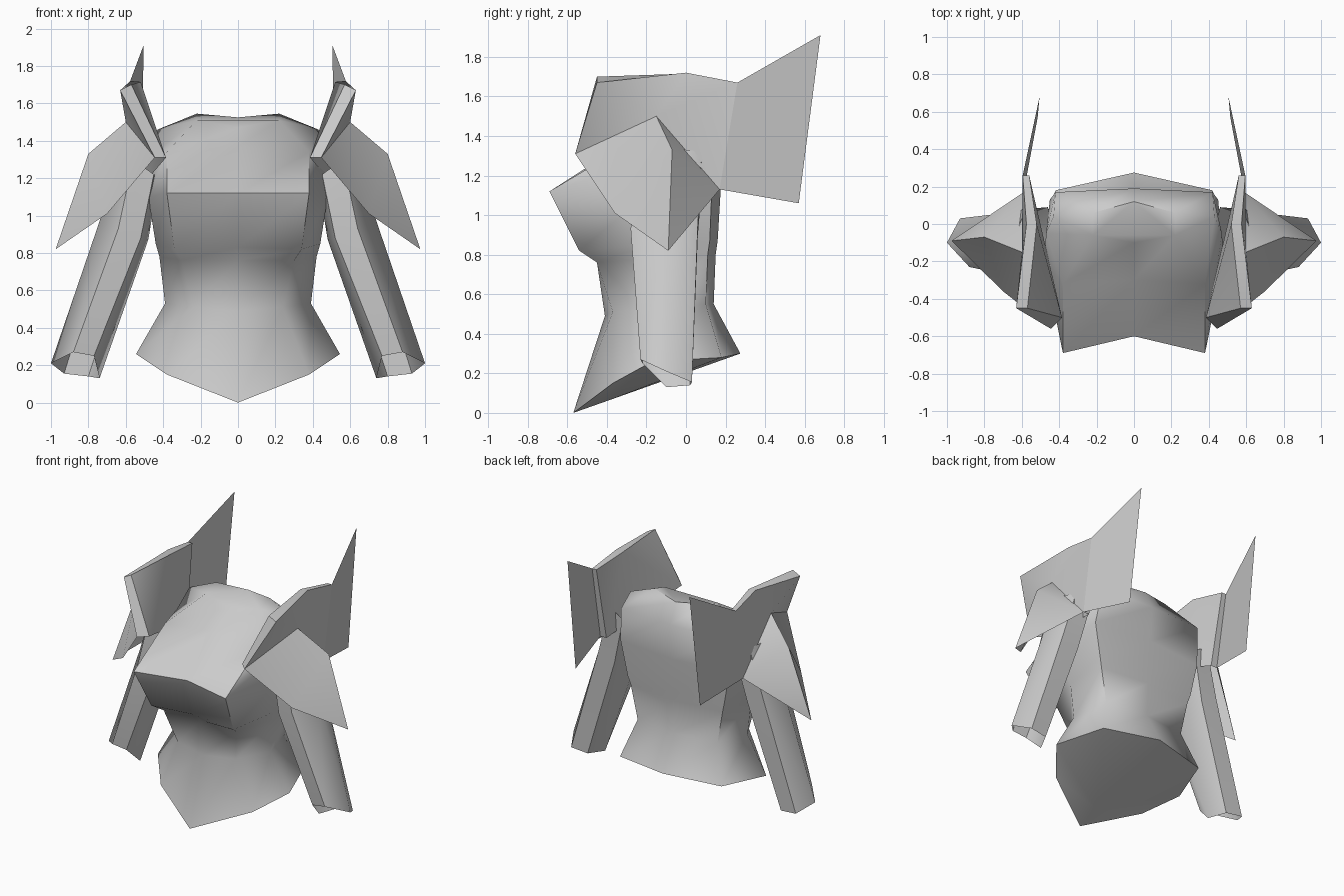
import bpy, bmesh, math

grey = bpy.data.materials.new("steel_grey")
grey.diffuse_color = (0.6, 0.6, 0.6, 1)


def build(name, verts, faces, angle=60, mirror=False):
    """Mesh from a few points, shaded smooth below the given angle."""
    me = bpy.data.meshes.new(name)
    me.from_pydata(verts, [], faces)
    bm = bmesh.new()
    bm.from_mesh(me)
    bmesh.ops.remove_doubles(bm, verts=bm.verts, dist=0.001)
    bmesh.ops.recalc_face_normals(bm, faces=bm.faces)
    bm.to_mesh(me)
    bm.free()
    me.materials.append(grey)
    ob = bpy.data.objects.new(name, me)
    bpy.context.collection.objects.link(ob)
    bpy.ops.object.select_all(action='DESELECT')
    ob.select_set(True)
    bpy.context.view_layer.objects.active = ob
    bpy.ops.object.shade_smooth_by_angle(angle=math.radians(angle))
    if mirror:
        m = ob.modifiers.new("other_side", 'MIRROR')
        m.use_axis[0] = True
    return ob


def loft(rings):
    """Closed rings joined by quads."""
    n = len(rings[0])
    verts = [p for r in rings for p in r]
    faces = [(k * n + i, k * n + (i + 1) % n, (k + 1) * n + (i + 1) % n, (k + 1) * n + i)
             for k in range(len(rings) - 1) for i in range(n)]
    return verts, faces


# Torso: half rings from front centre to back centre, hem to neck
half = [
    [(0, -.57, 0), (.38, -.37, .15), (.545, -.17, .26), (.42, .18, .28), (0, .275, .30)],
    [(0, -.41, .49), (.24, -.37, .51), (.39, -.17, .53), (.33, .10, .55), (0, .14, .55)],
    [(0, -.44, .76), (.30, -.45, .76), (.42, -.17, .78), (.38, .11, .80), (0, .15, .80)],
    [(0, -.51, .83), (.34, -.54, .82), (.44, -.19, .85), (.40, .12, .87), (0, .16, .87)],
    [(0, -.60, 1.12), (.38, -.69, 1.12), (.48, -.20, 1.10), (.45, .13, 1.12), (0, .175, 1.12)],
    [(0, -.30, 1.37), (.38, -.32, 1.34), (.47, -.05, 1.32), (.42, .17, 1.38), (0, .19, 1.38)],
    [(0, -.10, 1.47), (.22, -.06, 1.51), (.43, .04, 1.46), (.22, .06, 1.545), (0, .12, 1.525)],
]
rings = [h + [(-x, y, z) for x, y, z in h[-2:0:-1]] for h in half]
tv, tf = loft(rings)
top = (len(rings) - 1) * 8
tf += [(top, top + 1, top + 7), (top + 1, top + 2, top + 3), (top + 7, top + 5, top + 6),
       (top + 1, top + 3, top + 4), (top + 1, top + 4, top + 7), (top + 4, top + 5, top + 7)]
# Underside of the skirt
fold = len(tv)
tv.append((0, -.40, .06))
tf += [(fold, (i + 1) % 8, i) for i in range(8)]
build("torso", tv, tf, 70)

# Sleeves: open at the cuff
sleeve = [
    [(.77, -.22, .25), (.88, -.23, .27), (1.0, -.10, .21), (.93, .03, .155), (.80, .02, .14), (.74, -.10, .13)],
    [(.52, -.26, .88), (.64, -.28, .93), (.74, -.10, .97), (.68, .06, .96), (.55, .06, .90), (.48, -.10, .87)],
    [(.45, -.24, 1.22), (.56, -.25, 1.30), (.64, -.08, 1.34), (.58, .08, 1.32), (.46, .09, 1.26), (.42, -.08, 1.22)],
]
build("sleeve", *loft(sleeve), 60, True)

# Shoulder guard: standing collar plate with an inner face
outer = [(.445, -.56, 1.31), (.63, -.45, 1.67), (.575, 0, 1.72), (.595, .26, 1.67),
         (.59, .17, 1.13), (.60, -.15, 1.50)]
inner = [(.385, -.50, 1.31), (.57, -.45, 1.70), (.52, 0, 1.715), (.56, .26, 1.67), (.54, .17, 1.13)]
build("shoulder_collar", outer + inner,
      [(0, 1, 5), (1, 2, 5), (2, 3, 5), (3, 4, 5),
       (6, 8, 7), (6, 10, 8), (8, 10, 9),
       (0, 6, 7, 1), (1, 7, 8, 2), (2, 8, 9, 3), (3, 9, 10, 4)], 45, True)

# Shoulder cape: pointed sheet folded over the upper arm
cape = [(.60, -.15, 1.50), (.80, -.07, 1.33), (.975, -.09, .82),
        (.445, -.56, 1.31), (.70, -.36, 1.01), (.59, .17, 1.13)]
build("shoulder_cape", cape, [(0, 3, 4), (0, 4, 1), (1, 4, 2), (0, 1, 5), (1, 2, 5)], 75, True)

# Swept-back wing behind the shoulder
build("shoulder_wing", [(.595, .26, 1.67), (.505, .68, 1.91), (.515, .57, 1.06), (.59, .17, 1.13)],
      [(0, 1, 2, 3)], 60, True)
